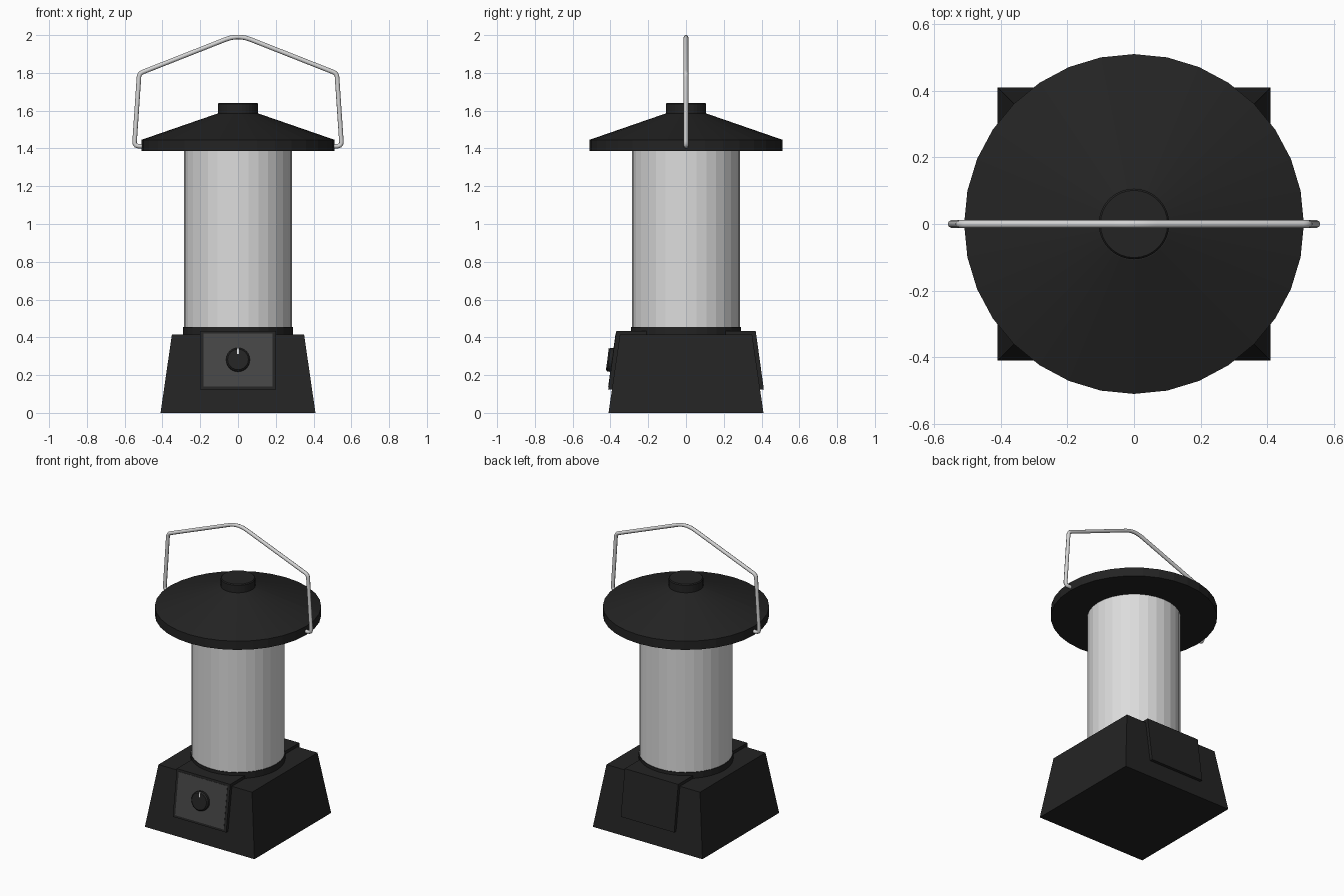
import bpy, bmesh, math
from mathutils import Vector, Matrix

cube = bpy.data.objects.get("Cube")
if cube:
    bpy.data.objects.remove(cube, do_unlink=True)


def material(name, r, g, b):
    m = bpy.data.materials.new(name)
    m.use_nodes = True
    m.diffuse_color = (r, g, b, 1)
    m.node_tree.nodes["Principled BSDF"].inputs["Base Color"].default_value = (r, g, b, 1)
    return m


BLACK = material("black plastic", 0.017, 0.017, 0.017)
GREY = material("dark grey panel", 0.06, 0.06, 0.06)
GLASS = material("frosted glass", 0.72, 0.72, 0.72)
STEEL = material("steel wire", 0.66, 0.66, 0.66)
WHITE = material("white mark", 0.8, 0.8, 0.8)


def finish(name, bm, mat, matrix=None):
    bmesh.ops.recalc_face_normals(bm, faces=bm.faces)
    mesh = bpy.data.meshes.new(name)
    bm.to_mesh(mesh)
    bm.free()
    mesh.materials.append(mat)
    ob = bpy.data.objects.new(name, mesh)
    if matrix:
        ob.matrix_world = matrix
    bpy.context.collection.objects.link(ob)
    return ob


def lathe(name, profile, mat, segments=32, matrix=None):
    """Closed solid turned around z from (radius, height) pairs."""
    bm = bmesh.new()
    rings = []
    for r, z in profile:
        rings.append([bm.verts.new((r * math.cos(a), r * math.sin(a), z))
                      for a in (math.tau * i / segments for i in range(segments))])
    for low, high in zip(rings, rings[1:]):
        for i in range(segments):
            j = (i + 1) % segments
            bm.faces.new((low[i], low[j], high[j], high[i]))
    bm.faces.new(rings[0][::-1])
    bm.faces.new(rings[-1])
    return finish(name, bm, mat, matrix)


def frustum(name, bottom, top, z0, z1, mat, matrix=None):
    """Tapered box; bottom and top are (half x, half y)."""
    bm = bmesh.new()
    bmesh.ops.create_cube(bm, size=2)
    for v in bm.verts:
        hx, hy = top if v.co.z > 0 else bottom
        v.co = (v.co.x * hx, v.co.y * hy, z1 if v.co.z > 0 else z0)
    return finish(name, bm, mat, matrix)


# Base with a raised band running up the front, over the top and down the back
frustum("base", (0.41, 0.41), (0.35, 0.35), 0, 0.414, BLACK)
frustum("base_band", (0.2, 0.412), (0.2, 0.369), 0.125, 0.434, BLACK)

# Local frame of the sloping front face: x across, y up the slope, z outward
low, high = Vector((0, -0.412, 0.125)), Vector((0, -0.369, 0.434))
up = (high - low).normalized()
across = Vector((1, 0, 0))
out = across.cross(up)
origin = low.lerp(high, 0.5)
face = Matrix((across, up, out)).transposed().to_4x4()
face.translation = origin

# Control panel, dial and pointer mark
frustum("control_panel", (0.182, 0.141), (0.182, 0.141), -0.004, 0.002, GREY, face)
lathe("dial", [(0.063, 0), (0.063, 0.018), (0.055, 0.026)], BLACK, 24, face)
frustum("dial_mark", (0.004, 0.016), (0.004, 0.016), 0.02, 0.027, WHITE,
        face @ Matrix.Translation((0, 0.044, 0)))

# Lamp body
lathe("collar", [(0.29, 0.40), (0.29, 0.455)], BLACK)
lathe("glass_tube", [(0.286, 0.45), (0.286, 1.40)], GLASS)

# Roof cap with top button
lathe("roof", [(0.51, 1.387), (0.51, 1.446), (0.108, 1.585)], BLACK)
lathe("roof_button", [(0.106, 1.57), (0.106, 1.635), (0.101, 1.641)], BLACK)

# Wire handle: half path, mirrored, with rounded corners
half = [((0.49, 1.412), 0), ((0.549, 1.412), 0.025), ((0.523, 1.797), 0.02)]
peak = [((0, 2.003), 0.07)]
path = half + peak + [((-x, z), r) for (x, z), r in reversed(half)]
corners = [(Vector((x, 0, z)), r) for (x, z), r in path]
points = []
for i, (p, r) in enumerate(corners):
    if r == 0:
        points.append(p)
        continue
    a = p + (corners[i - 1][0] - p).normalized() * r
    b = p + (corners[i + 1][0] - p).normalized() * r
    for k in range(6):
        t = k / 5
        points.append(a.lerp(p, t).lerp(p.lerp(b, t), t))

curve = bpy.data.curves.new("handle", "CURVE")
curve.dimensions = "3D"
curve.bevel_depth = 0.012
curve.bevel_resolution = 2
curve.use_fill_caps = True
spline = curve.splines.new("POLY")
spline.points.add(len(points) - 1)
for sp, p in zip(spline.points, points):
    sp.co = (*p, 1)
spline.use_smooth = True
curve.materials.append(STEEL)
bpy.context.collection.objects.link(bpy.data.objects.new("handle", curve))
